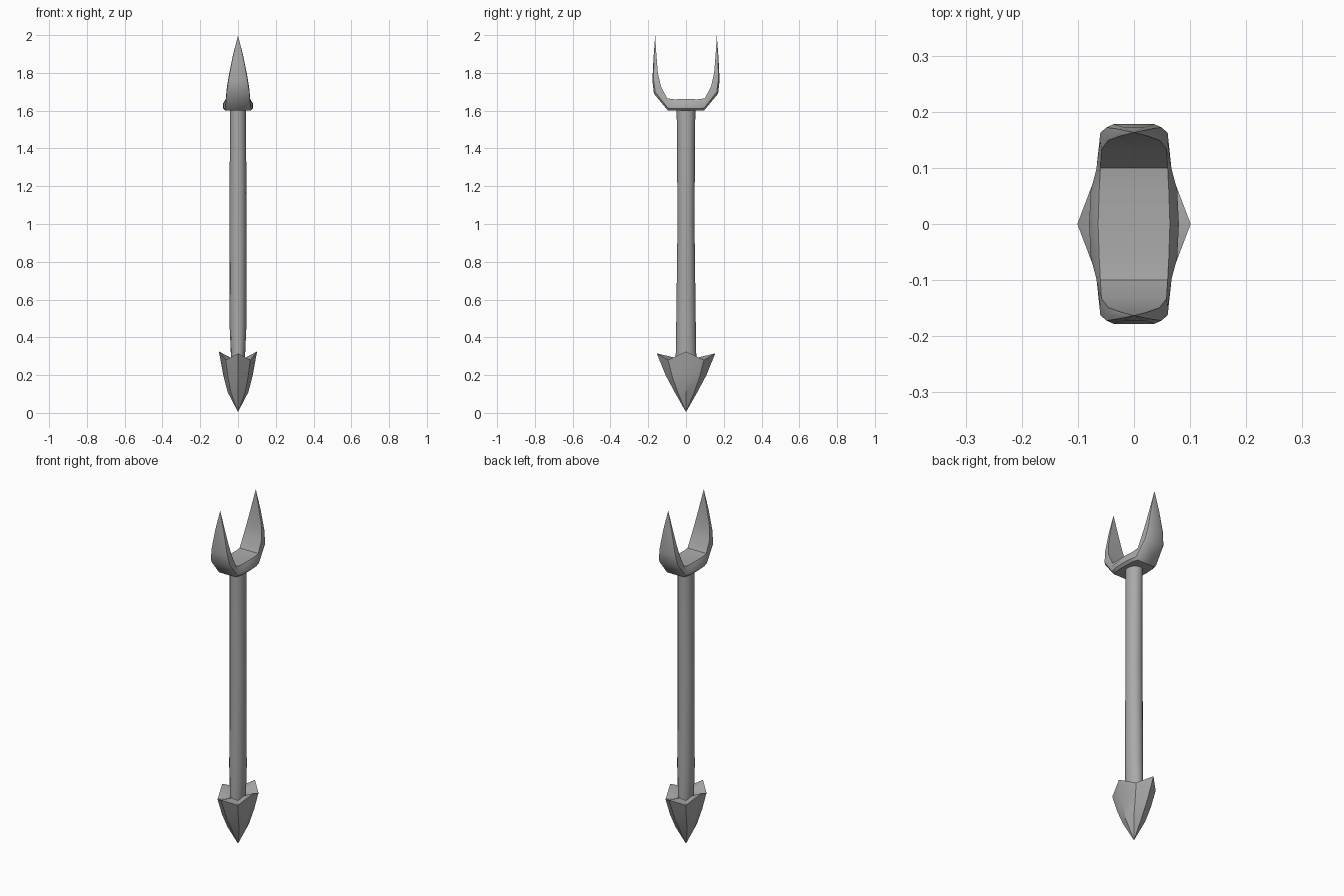
import bpy, bmesh, math

if "Cube" in bpy.data.objects:
    bpy.data.objects.remove(bpy.data.objects["Cube"])

grey = bpy.data.materials.new("steel grey")
grey.diffuse_color = (0.4, 0.4, 0.4, 1)
grey.use_nodes = True
grey.node_tree.nodes["Principled BSDF"].inputs["Base Color"].default_value = grey.diffuse_color


def loft(name, rings, angle):
    """Skin a list of equal-length point rings and close both ends."""
    bm = bmesh.new()
    loops = [[bm.verts.new(p) for p in ring] for ring in rings]
    n = len(loops[0])
    for a, b in zip(loops, loops[1:]):
        for i in range(n):
            j = (i + 1) % n
            bm.faces.new((a[i], a[j], b[j], b[i]))
    bm.faces.new(loops[0][::-1])
    bm.faces.new(loops[-1])
    bmesh.ops.remove_doubles(bm, verts=bm.verts, dist=0.0005)
    bmesh.ops.recalc_face_normals(bm, faces=bm.faces)
    me = bpy.data.meshes.new(name)
    bm.to_mesh(me)
    bm.free()
    me.materials.append(grey)
    ob = bpy.data.objects.new(name, me)
    bpy.context.collection.objects.link(ob)
    bpy.ops.object.select_all(action='DESELECT')
    ob.select_set(True)
    bpy.context.view_layer.objects.active = ob
    bpy.ops.object.shade_smooth_by_angle(angle=math.radians(angle))
    return ob


def ellipse(rx, ry, z, n=12):
    return [(rx * math.cos(2 * math.pi * i / n),
             ry * math.sin(2 * math.pi * i / n), z) for i in range(n)]


# Shaft, slightly flared in depth at both ends
loft("shaft", [ellipse(*r) for r in (
    (0.036, 0.055, 0.27), (0.044, 0.052, 0.45), (0.045, 0.045, 1.0),
    (0.043, 0.048, 1.5), (0.043, 0.050, 1.61))], 50)


# Lower point: eight-sided rings with four barbs
def barb_ring(x, y, mx, my, zx, zy, zm):
    return [(x, 0, zx), (mx, my, zm), (0, y, zy), (-mx, my, zm),
            (-x, 0, zx), (-mx, -my, zm), (0, -y, zy), (mx, -my, zm)]


loft("lower_point", [barb_ring(*r) for r in (
    (0, 0, 0, 0, 0.005, 0.005, 0.005),
    (0.055, 0.060, 0.038, 0.044, 0.11, 0.11, 0.11),
    (0.078, 0.108, 0.053, 0.072, 0.20, 0.20, 0.19),
    (0.101, 0.155, 0.065, 0.095, 0.325, 0.315, 0.28),
    (0.034, 0.048, 0.025, 0.036, 0.29, 0.29, 0.275))], 35)


# Fork: bevelled section swept from one prong tip to the other
def fork_ring(oy, oz, iy, iz, w, wi, wo):
    pts = []
    for t, h in ((0, wo), (0.2, w), (0.6, w), (1, wi)):
        pts.append((h, oy + (iy - oy) * t, oz + (iz - oz) * t))
    return pts + [(-x, y, z) for x, y, z in reversed(pts)]


half = [
    (0, 1.60, 0, 1.662, 0.080, 0.064, 0.066),
    (0.060, 1.60, 0.060, 1.660, 0.077, 0.062, 0.064),
    (0.095, 1.60, 0.100, 1.665, 0.067, 0.060, 0.055),
    (0.170, 1.69, 0.133, 1.730, 0.060, 0.058, 0.050),
    (0.178, 1.76, 0.149, 1.800, 0.049, 0.046, 0.036),
    (0.172, 1.88, 0.157, 1.900, 0.027, 0.023, 0.018),
    (0.163, 1.998, 0.163, 1.998, 0, 0, 0)]
mirrored = [(-s[0], s[1], -s[2]) + s[3:] for s in reversed(half[1:])]
loft("fork_head", [fork_ring(*s) for s in mirrored + half], 40)
